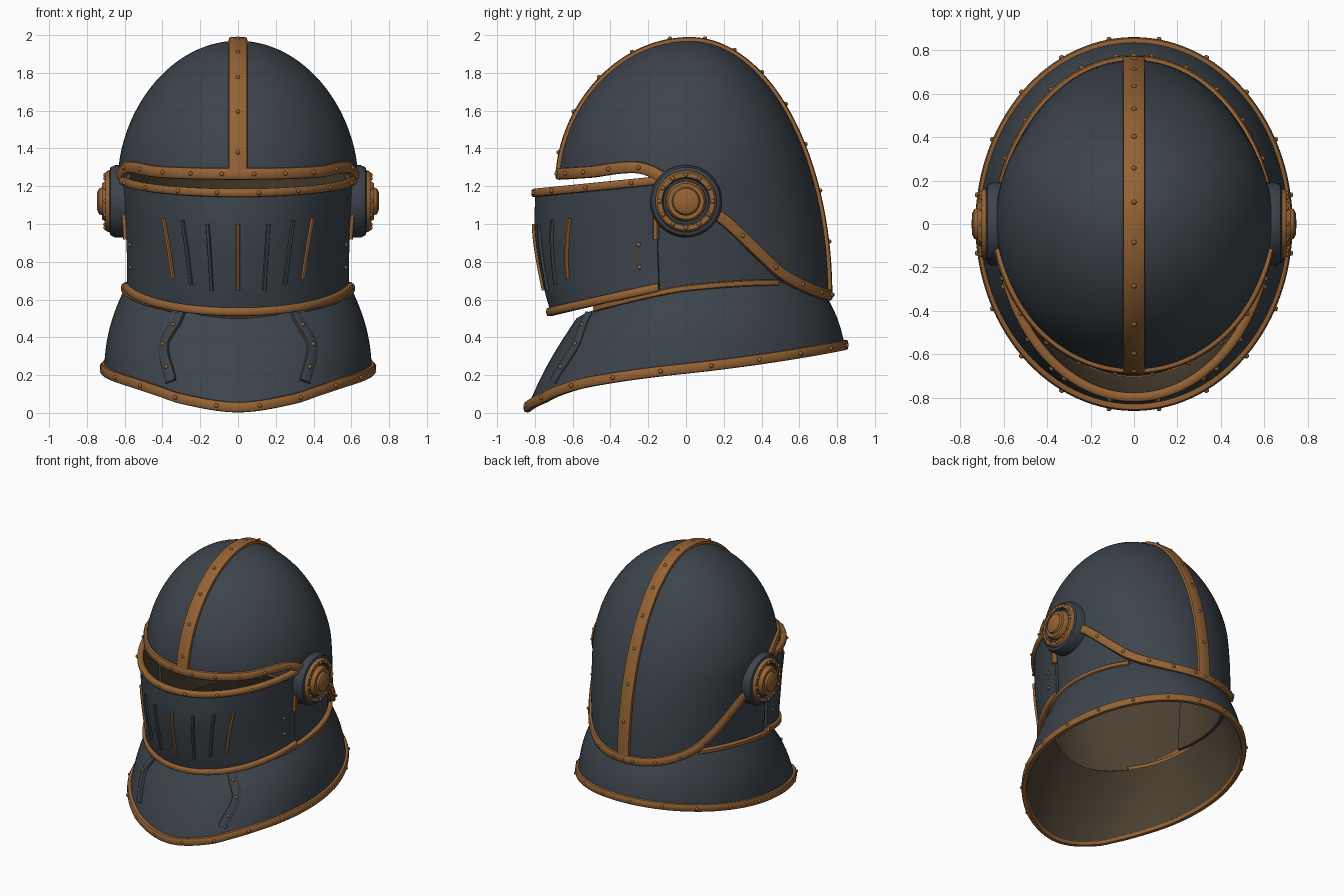
import bpy, bmesh, math
from mathutils import Vector, Matrix

if "Cube" in bpy.data.objects:
    bpy.data.objects.remove(bpy.data.objects["Cube"])


def material(name, rgb):
    m = bpy.data.materials.new(name)
    m.use_nodes = True
    m.diffuse_color = (*rgb, 1)
    m.node_tree.nodes["Principled BSDF"].inputs["Base Color"].default_value = (*rgb, 1)
    return m


STEEL = material("blue_steel", (0.045, 0.057, 0.07))
BRONZE = material("bronze", (0.30, 0.125, 0.035))
LINING = material("brown_lining", (0.07, 0.05, 0.03))
rivets = []


def finish(name, bm, mats, thickness=0):
    me = bpy.data.meshes.new(name)
    bm.to_mesh(me)
    bm.free()
    ob = bpy.data.objects.new(name, me)
    bpy.context.collection.objects.link(ob)
    for m in mats:
        me.materials.append(m)
    bpy.ops.object.select_all(action='DESELECT')
    ob.select_set(True)
    bpy.context.view_layer.objects.active = ob
    if thickness:
        mod = ob.modifiers.new("plate", 'SOLIDIFY')
        mod.thickness = thickness
        mod.offset = -1
        mod.material_offset = 1
        bpy.ops.object.modifier_apply(modifier=mod.name)
    bpy.ops.object.shade_smooth_by_angle(angle=math.radians(40))
    return ob


def ease(keys, x):
    """Smooth interpolation through keys, flat at both ends."""
    n = len(keys)
    slope = [0] * n
    for i in range(1, n - 1):
        slope[i] = (keys[i+1][1] - keys[i-1][1]) / (keys[i+1][0] - keys[i-1][0])
    x = max(keys[0][0], min(keys[-1][0], x))
    i = next(k for k in range(n - 1) if x <= keys[k+1][0])
    (a, p), (b, q) = keys[i], keys[i+1]
    h = b - a
    s = (x - a) / h
    return (p * (1 + 2*s) * (1-s)**2 + q * s*s * (3 - 2*s)
            + h * slope[i] * s * (1-s)**2 - h * slope[i+1] * s*s * (1-s))


def shell(name, point, t0, t1, cols, rows, thickness=0.02):
    """Plate lofted from point(angle, fraction from bottom to top)."""
    bm = bmesh.new()
    grid = [[bm.verts.new(point(t0 + (t1 - t0) * c / cols, r / rows))
             for c in range(cols + 1)] for r in range(rows + 1)]
    for r in range(rows):
        for c in range(cols):
            bm.faces.new((grid[r][c], grid[r][c+1], grid[r+1][c+1], grid[r+1][c]))
    bmesh.ops.remove_doubles(bm, verts=bm.verts, dist=1e-4)
    return finish(name, bm, [STEEL, LINING], thickness)


def band(name, pts, normals, width, thick, mat, closed=False, studs=0, square=0.6):
    """Rounded strip swept along a path, with rivets at even steps."""
    bm = bmesh.new()
    n, k = len(pts), 12
    loops = []
    for i, p in enumerate(pts):
        nxt = pts[(i + 1) % n] if closed else pts[min(i + 1, n - 1)]
        prv = pts[i - 1] if closed else pts[max(i - 1, 0)]
        tan = (nxt - prv).normalized()
        nor = normals[i]
        side = tan.cross(nor).normalized()
        nor = side.cross(tan)
        ring = []
        for j in range(k):
            c, s = math.cos(math.tau * j / k), math.sin(math.tau * j / k)
            u = math.copysign(abs(c) ** square, c) * width / 2
            v = math.copysign(abs(s) ** square, s) * thick
            ring.append(bm.verts.new(p + side * u + nor * v))
        loops.append(ring)
        if studs and i % studs == studs // 2:
            rivets.append(p + nor * thick)
    for i in range(n if closed else n - 1):
        a, b = loops[i], loops[(i + 1) % n]
        for j in range(k):
            bm.faces.new((a[j], a[(j+1) % k], b[(j+1) % k], b[j]))
    if not closed:
        bm.faces.new(loops[0])
        bm.faces.new(loops[-1])
    bmesh.ops.recalc_face_normals(bm, faces=bm.faces)
    return finish(name, bm, [mat])


def radial(pts, lift=0.0):
    return [Vector((p.x * 1.3, p.y, lift * abs(p.y))).normalized() for p in pts]


def span(a, b, n):
    return [a + (b - a) * i / n for i in range(n + 1)]


# Surfaces: angle 0 is the front, 90 the left side, in degrees
BROW = [(0, 1.265), (40, 1.275), (65, 1.30), (76, 1.26), (90, 1.13), (104, 1.03),
        (120, 0.85), (131, 0.74), (145, 0.67), (160, 0.635), (180, 0.625)]
HEM = [(0, 0.03), (25, 0.075), (36, 0.115), (53, 0.165), (90, 0.235), (180, 0.36)]
COLLAR = [(0, 0.50), (45, 0.57), (90, 0.66), (130, 0.69), (180, 0.66)]


def fold(t):
    return abs((t + 180) % 360 - 180)


def skull_at(t, z, scale=1):
    a = math.radians(t)
    h = max(0, (z - 1.25) / 0.72)
    round_off = math.sqrt(max(0, 1 - h ** 1.8))
    width = 0.635 * round_off - 0.035 * max(0, (1.25 - z) / 0.6)
    back = 0.735 * math.sqrt(max(0, 1 - max(0, (z - 0.62) / 1.35) ** 2))
    depth = 0.69 * round_off if math.cos(a) > 0 else back
    return Vector((scale * width * math.sin(a), 0.02 - scale * depth * math.cos(a), z))


def skull(t, v):
    low = ease(BROW, fold(t))
    return skull_at(t, low + (1.97 - low) * math.sin(v * math.pi / 2))


def cheek(t, v):
    return skull_at(t, 0.64 + 0.52 * v, 0.955)


def visor_at(t, z):
    a = math.radians(t)
    width = ease([(0.5, 0.60), (0.85, 0.60), (1.25, 0.62)], z)
    depth = ease([(0.5, 0.715), (0.65, 0.75), (0.95, 0.80), (1.25, 0.795)], z)
    return Vector((width * math.sin(a), -depth * math.cos(a), z))


def visor(t, v):
    s = 1 - math.cos(math.radians(t))
    return visor_at(t, (0.535 + 0.16 * s) * (1 - v) + (1.165 + 0.08 * s) * v)


def gorget(t, v):
    a = math.radians(t)
    bulge = 0.025 * math.sin(math.pi * v)
    width = 0.71 + (0.60 - 0.71) * v + bulge
    depth = 0.84 + ((0.58 if math.cos(a) > 0 else 0.72) - 0.84) * v + bulge * 0.7
    z = ease(HEM, fold(t)) * (1 - v) + ease(COLLAR, fold(t)) * v
    return Vector((width * math.sin(a), -depth * math.cos(a), z))


# Main plates
shell("skull_dome", skull, 0, 360, 120, 28)
shell("visor", visor, -79, 79, 64, 16)
shell("neck_guard", gorget, 0, 360, 96, 12)
for side, label in ((1, "left"), (-1, "right")):
    ends = sorted((side * 74, side * 155))
    shell(label + "_cheek_plate", cheek, *ends, 24, 8)

# Bronze edging
edge = [skull(t, 0) for t in span(0, 360, 144)[:-1]]
band("skull_edging", edge, radial(edge), 0.062, 0.022, BRONZE, True, 6)
hem = [gorget(t, 0) for t in span(0, 360, 120)[:-1]]
band("neck_guard_hem", hem, radial(hem), 0.055, 0.02, BRONZE, True, 6)
for v, label, studs in ((1, "top", 8), (0, "bottom", 0)):
    rim = [visor(t, v) for t in span(-79, 79, 64)]
    band("visor_%s_edging" % label, rim, radial(rim), 0.045, 0.022, BRONZE, studs=studs)

# Crest over the dome from brow to nape
arc = [skull(0, v) for v in span(0, 1, 40)] + [skull(180, v) for v in span(1, 0, 60)[1:]]
arc = [p - Vector((p.x, 0, 0)) for p in arc]
out = []
for i in range(len(arc)):
    d = arc[min(i + 1, len(arc) - 1)] - arc[max(i - 1, 0)]
    out.append(Vector((0, -d.z, d.y)).normalized())
band("crest_strip", arc, out, 0.1, 0.02, BRONZE, studs=8, square=0.4)

# Visor ribs: top x, bottom x, top z, bottom z
ribs = [(0, 0, 1.0, 0.65, BRONZE)]
for s in (1, -1):
    ribs += [(s*0.16, s*0.14, 1.0, 0.65, STEEL), (s*0.29, s*0.25, 1.02, 0.68, STEEL),
             (s*0.39, s*0.345, 1.03, 0.71, BRONZE)]
for i, (xa, xb, za, zb, mat) in enumerate(ribs):
    line = [visor_at(math.degrees(math.asin((xa + (xb - xa) * f) / 0.605)), za + (zb - za) * f)
            for f in span(0, 1, 10)]
    band("visor_rib_%d" % i, line, radial(line), 0.02, 0.014, mat)


def pivot(name, side):
    """Turned hinge boss: radius, distance out, material of the next step."""
    prof = [(0.19, 0.57, 0), (0.192, 0.65, 0), (0.18, 0.675, 0), (0.163, 0.68, 0),
            (0.162, 0.69, 1), (0.152, 0.702, 1), (0.128, 0.702, 1), (0.12, 0.685, 0),
            (0.108, 0.685, 0), (0.106, 0.705, 1), (0.095, 0.72, 1), (0.074, 0.72, 1),
            (0.068, 0.736, 1), (0.05, 0.745, 1), (0.01, 0.747, 1)]
    bm = bmesh.new()
    n = 40
    rings = [[bm.verts.new((side * d, r * math.cos(math.tau * j / n),
                            1.12 + r * math.sin(math.tau * j / n))) for j in range(n)]
             for r, d, _ in prof]
    for i in range(len(prof) - 1):
        for j in range(n):
            k = (j + 1) % n
            f = bm.faces.new((rings[i][j], rings[i][k], rings[i+1][k], rings[i+1][j]))
            f.material_index = 1 if prof[i][2] and prof[i+1][2] or prof[i+1][2] else 0
    bm.faces.new(rings[0])
    bm.faces.new(rings[-1]).material_index = 1
    bmesh.ops.recalc_face_normals(bm, faces=bm.faces)
    finish(name, bm, [STEEL, BRONZE])
    for j in range(12):
        a = math.tau * j / 12
        rivets.append(Vector((side * 0.702, 0.14 * math.cos(a), 1.12 + 0.14 * math.sin(a))))


# Paired side fittings
for side, label in ((1, "left"), (-1, "right")):
    pivot(label + "_hinge", side)
    collar = [gorget(side * t, 1) for t in span(35, 132, 32)]
    band(label + "_collar_edging", collar, radial(collar), 0.035, 0.02, BRONZE)
    tab = [visor_at(side * 78.5, z) for z in span(0.92, 1.05, 4)]
    band(label + "_visor_end_strip", tab, radial(tab), 0.03, 0.018, BRONZE)
    strap = [gorget(side * ease([(0.12, 30), (0.55, 35.5), (0.97, 30.5)], v), v)
             for v in span(0.97, 0.16, 16)]
    band(label + "_neck_strap", strap, radial(strap, 0.45), 0.06, 0.014, STEEL, square=0.35)
    for i in (3, 8, 13):
        rivets.append(strap[i] + radial(strap, 0.45)[i] * 0.014)
    rivets += [visor_at(side * 71.5, z) for z in (0.77, 0.89)]

# All rivet heads
bm = bmesh.new()
for p in rivets:
    bmesh.ops.create_uvsphere(bm, u_segments=10, v_segments=6, radius=0.012,
                              matrix=Matrix.Translation(p))
finish("rivets", bm, [BRONZE])
